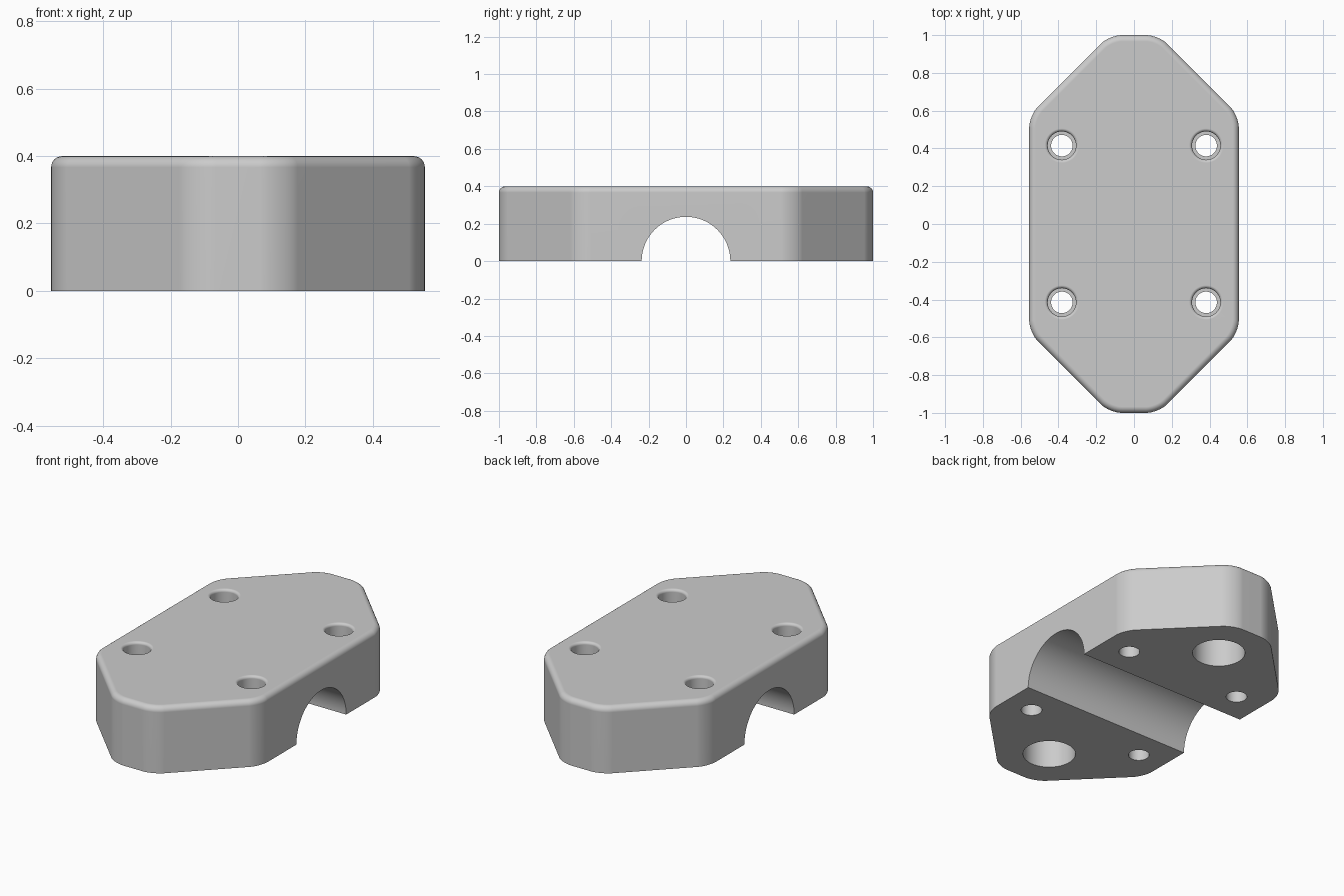
import bpy, bmesh, math
from mathutils import Vector

cube = bpy.data.objects.get("Cube")
if cube:
    bpy.data.objects.remove(cube, do_unlink=True)

HEIGHT = 0.4

grey = bpy.data.materials.new("plain_grey")
grey.use_nodes = True
colour = (0.6, 0.6, 0.6, 1)
grey.diffuse_color = colour
grey.node_tree.nodes["Principled BSDF"].inputs["Base Color"].default_value = colour


def make_object(name, bm):
    bmesh.ops.recalc_face_normals(bm, faces=bm.faces)
    mesh = bpy.data.meshes.new(name)
    bm.to_mesh(mesh)
    bm.free()
    obj = bpy.data.objects.new(name, mesh)
    bpy.context.collection.objects.link(obj)
    mesh.materials.append(grey)
    return obj


def lathe(name, profile, x=0, y=0, steps=48):
    """Closed solid of revolution about z; the profile starts and ends on the axis."""
    bm = bmesh.new()
    verts = [bm.verts.new((r, 0, z)) for r, z in profile]
    edges = [bm.edges.new(pair) for pair in zip(verts, verts[1:])]
    bmesh.ops.spin(bm, geom=verts + edges, axis=(0, 0, 1), cent=(0, 0, 0),
                   angle=math.tau, steps=steps, use_duplicate=False)
    bmesh.ops.remove_doubles(bm, verts=bm.verts, dist=1e-5)
    bmesh.ops.translate(bm, verts=bm.verts, vec=(x, y, 0))
    return make_object(name, bm)


# Body: stretched octagon with rounded corners and a rounded top rim
quarter = [(0.555, 0.575), (0.13, 1.0)]
outline = quarter + [(-x, y) for x, y in reversed(quarter)]
outline += [(-x, -y) for x, y in outline]
bm = bmesh.new()
base = bm.faces.new([bm.verts.new((x, y, 0)) for x, y in outline])
top = bmesh.ops.extrude_face_region(bm, geom=[base])["geom"]
bmesh.ops.translate(bm, vec=(0, 0, HEIGHT),
                    verts=[g for g in top if isinstance(g, bmesh.types.BMVert)])
bmesh.ops.recalc_face_normals(bm, faces=bm.faces)
upright = [e for e in bm.edges if abs(e.verts[0].co.z - e.verts[1].co.z) > 0.1]
bmesh.ops.bevel(bm, geom=upright, offset=0.066, offset_type='OFFSET',
                segments=8, profile=0.5, affect='EDGES')
rim = [e for e in bm.edges if all(v.co.z > HEIGHT - 0.001 for v in e.verts)]
bmesh.ops.bevel(bm, geom=rim, offset=0.033, offset_type='OFFSET',
                segments=6, profile=0.5, affect='EDGES')
body = make_object("clamp_body", bm)

cutters = []

# Half-round channel across the underside
bm = bmesh.new()
bmesh.ops.create_cone(bm, cap_ends=True, segments=96, radius1=0.237, radius2=0.237, depth=2)
bmesh.ops.rotate(bm, verts=bm.verts, cent=(0, 0, 0),
                 matrix=Vector((0, 0, 1)).rotation_difference(Vector((1, 0, 0))).to_matrix())
cutters.append(make_object("channel_cutter", bm))

# Counterbored screw holes with a rounded mouth
BORE, LIP, SHANK = 0.075, 0.016, 0.057
mouth = [(BORE + LIP * (1 - math.cos(a)), HEIGHT - LIP + LIP * math.sin(a))
         for a in (math.radians(d) for d in range(0, 91, 18))]
screw = [(0, -0.1), (SHANK, -0.1), (SHANK, HEIGHT - 0.13), (BORE, HEIGHT - 0.13)]
screw += mouth + [(BORE + LIP, HEIGHT + 0.1), (0, HEIGHT + 0.1)]
for sx in (-1, 1):
    for sy in (-1, 1):
        cutters.append(lathe("screw_hole_cutter", screw, sx * 0.382, sy * 0.415))

# Large blind pockets in the underside
pocket = [(0, -0.1), (0.143, -0.1), (0.143, 0.27), (0, 0.27)]
for sy in (-1, 1):
    cutters.append(lathe("pocket_cutter", pocket, 0, sy * 0.72, 64))

# Cut everything from the body
bpy.ops.object.select_all(action='DESELECT')
body.select_set(True)
bpy.context.view_layer.objects.active = body
for cutter in cutters:
    mod = body.modifiers.new("cut", 'BOOLEAN')
    mod.operation = 'DIFFERENCE'
    mod.solver = 'EXACT'
    mod.object = cutter
    bpy.ops.object.modifier_apply(modifier=mod.name)
for cutter in cutters:
    bpy.data.objects.remove(cutter, do_unlink=True)

# Smooth shading, with flat faces kept flat
bpy.ops.object.shade_smooth_by_angle(angle=math.radians(30))
weighted = body.modifiers.new("weighted_normals", 'WEIGHTED_NORMAL')
weighted.keep_sharp = True
